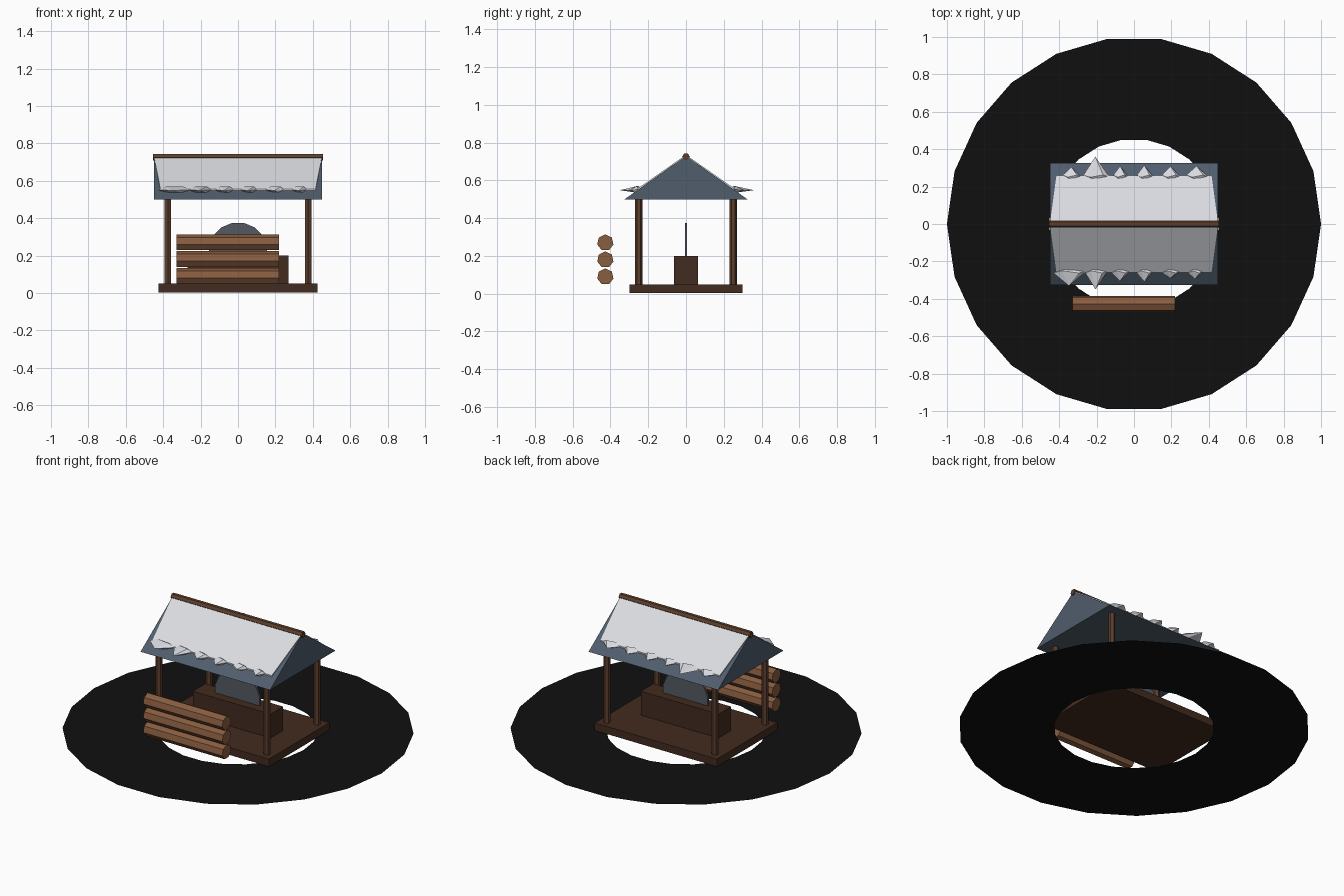
import bpy, bmesh, math
from mathutils import Matrix

if "Cube" in bpy.data.objects:
    bpy.data.objects.remove(bpy.data.objects["Cube"])


def mat(name, r, g, b):
    m = bpy.data.materials.new(name)
    m.diffuse_color = (r, g, b, 1)
    m.use_nodes = True
    m.node_tree.nodes["Principled BSDF"].inputs["Base Color"].default_value = m.diffuse_color
    return m


DARK = mat("dark_wood", 0.055, 0.025, 0.014)
WOOD = mat("post_wood", 0.11, 0.05, 0.025)
LOG = mat("log_wood", 0.25, 0.11, 0.05)
SLATE = mat("slate", 0.08, 0.11, 0.15)
STEEL = mat("steel", 0.09, 0.1, 0.12)
SNOW = mat("snow", 0.7, 0.71, 0.75)
BLACK = mat("ground", 0.005, 0.005, 0.005)


def mesh_obj(name, verts, faces, material):
    me = bpy.data.meshes.new(name)
    me.from_pydata(verts, [], faces)
    bm = bmesh.new()
    bm.from_mesh(me)
    bmesh.ops.recalc_face_normals(bm, faces=bm.faces)
    bm.to_mesh(me)
    bm.free()
    me.materials.append(material)
    ob = bpy.data.objects.new(name, me)
    bpy.context.collection.objects.link(ob)
    return ob


def box(name, x, y, z0, z1, material):
    v = [(sx * x, sy * y, z) for z in (z0, z1) for sx, sy in ((-1, -1), (1, -1), (1, 1), (-1, 1))]
    f = [(0, 1, 2, 3), (4, 5, 6, 7)] + [(i, (i + 1) % 4, (i + 1) % 4 + 4, i + 4) for i in range(4)]
    return mesh_obj(name, v, f, material)


def prism(name, axis, sides, r, length, loc, phase, material):
    """Regular prism along an axis; phase is the angle of the first vertex."""
    v = []
    for e in (-length / 2, length / 2):
        for i in range(sides):
            a = phase + i * math.tau / sides
            c, s = r * math.cos(a), r * math.sin(a)
            p = {"x": (e, c, s), "y": (c, e, s), "z": (c, s, e)}[axis]
            v.append([p[k] + loc[k] for k in range(3)])
    n = sides
    f = [tuple(range(n)), tuple(range(n, 2 * n))]
    f += [(i, (i + 1) % n, (i + 1) % n + n, i + n) for i in range(n)]
    return mesh_obj(name, v, f, material)


# flat ground ring
N = 22
ring = [(r * math.cos(i * math.tau / N), r * math.sin(i * math.tau / N), 0)
        for r in (0.455, 1.0) for i in range(N)]
mesh_obj("ground_ring", ring,
         [(i, i + N, (i + 1) % N + N, (i + 1) % N) for i in range(N)], BLACK)

# floor, workbench and round blade
box("floor", 0.425, 0.3, 0.003, 0.05, DARK)
box("workbench", 0.27, 0.0625, 0.05, 0.2, DARK)
prism("saw_blade", "y", 16, 0.158, 0.012, (0, 0, 0.22), math.pi / 16, STEEL)

# four posts
for sx in (-1, 1):
    for sy in (-1, 1):
        prism(f"post_{'right' if sx > 0 else 'left'}_{'back' if sy > 0 else 'front'}",
              "z", 6, 0.02, 0.46, (sx * 0.375, sy * 0.25, 0.28), math.pi / 2, WOOD)

# solid gabled roof
mesh_obj("roof", [(x, y, z) for x in (-0.45, 0.45)
                  for y, z in ((-0.325, 0.5), (0.325, 0.5), (0, 0.73))],
         [(0, 1, 2), (3, 4, 5), (0, 1, 4, 3), (1, 2, 5, 4), (2, 0, 3, 5)], SLATE)
prism("ridge_beam", "x", 6, 0.02, 0.91, (0, 0, 0.725), 0, WOOD)

# tapered snow sheet on both slopes
for sy, side in ((-1, "front"), (1, "back")):
    top = [(-0.45, 0, 0.735), (0.45, 0, 0.735), (0.415, sy * 0.257, 0.556), (-0.415, sy * 0.257, 0.556)]
    low = [(x, y, z - 0.009) for x, y, z in top]
    mesh_obj(f"snow_{side}", top + low,
             [(0, 1, 2, 3), (4, 5, 6, 7)] + [(i, (i + 1) % 4, (i + 1) % 4 + 4, i + 4) for i in range(4)],
             SNOW)

# flattened snow spikes along the eaves: x, half width, reach
spikes = {
    -1: [(-0.34, 0.09, 0.33), (-0.2, 0.06, 0.35), (-0.07, 0.05, 0.305),
         (0.06, 0.045, 0.31), (0.2, 0.05, 0.29), (0.33, 0.04, 0.295)],
    1: [(-0.33, 0.05, 0.305), (-0.2, 0.07, 0.36), (-0.07, 0.04, 0.31),
        (0.06, 0.045, 0.315), (0.2, 0.05, 0.31), (0.34, 0.06, 0.31)],
}
for sy, row in spikes.items():
    for k, (x, w, reach) in enumerate(row):
        v = [(x + w * math.cos(i * math.tau / 6), sy * (0.25 + 0.012 * (i % 2)),
              0.552 + 0.02 * math.sin(i * math.tau / 6)) for i in range(6)]
        v += [(x - 0.1 * w, sy * reach, 0.548), (x, sy * 0.225, 0.553)]
        f = [(i, (i + 1) % 6, t) for i in range(6) for t in (6, 7)]
        mesh_obj(f"snow_spike_{'back' if sy > 0 else 'front'}_{k + 1}", v, f, SNOW)

# stack of three logs
for k in range(3):
    prism(f"log_{k + 1}", "x", 7, 0.044, 0.55, (-0.055, -0.427, 0.09 + 0.09 * k), math.pi / 2, LOG)
